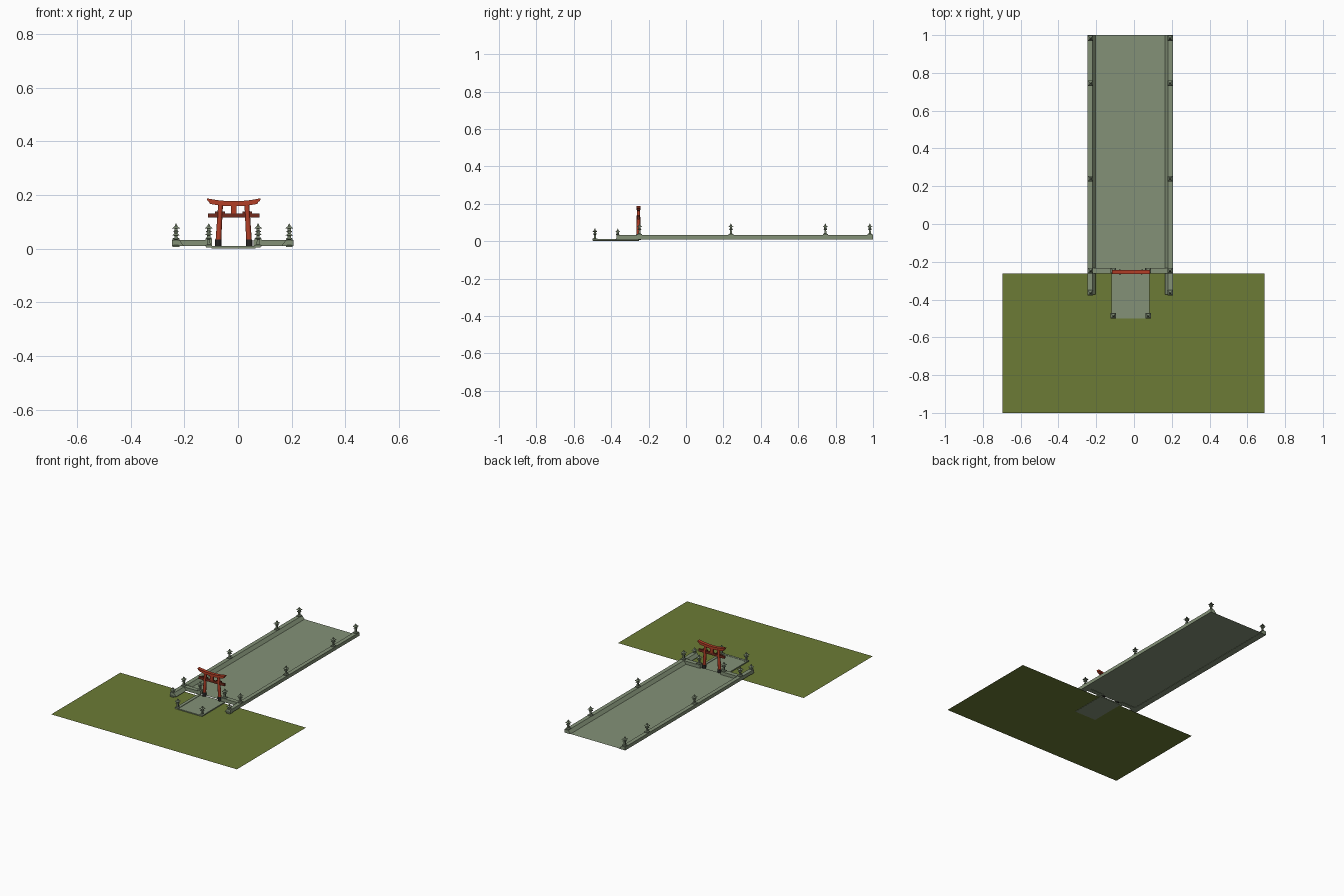
import bpy, bmesh, math
from mathutils import Vector

if "Cube" in bpy.data.objects:
    bpy.data.objects.remove(bpy.data.objects["Cube"])

CX = -0.02  # symmetry line of the walkway and gate


def material(name, rgb):
    m = bpy.data.materials.new(name)
    lin = [((c / 255 + 0.055) / 1.055) ** 2.4 for c in rgb]
    m.diffuse_color = (*lin, 1)
    m.use_nodes = True
    m.node_tree.nodes["Principled BSDF"].inputs["Base Color"].default_value = m.diffuse_color
    return m


GRASS = material("grass green", (108, 123, 54))
STONE = material("pale stone", (131, 145, 119))
LANTERN = material("lantern stone", (118, 131, 108))
RED = material("gate red", (178, 62, 38))
DARK_RED = material("dark red", (112, 42, 28))
BLACK = material("black footing", (38, 36, 36))


def finish(name, bm, mat):
    bmesh.ops.recalc_face_normals(bm, faces=bm.faces)
    me = bpy.data.meshes.new(name)
    bm.to_mesh(me)
    bm.free()
    me.materials.append(mat)
    ob = bpy.data.objects.new(name, me)
    bpy.context.collection.objects.link(ob)
    return ob


def prism(name, outline, offset, mat):
    """Extrude a planar outline of 3D points along an offset."""
    bm = bmesh.new()
    f = bm.faces.new([bm.verts.new(p) for p in outline])
    new = bmesh.ops.extrude_face_region(bm, geom=[f])["geom"]
    bmesh.ops.translate(bm, vec=Vector(offset),
                        verts=[g for g in new if isinstance(g, bmesh.types.BMVert)])
    return finish(name, bm, mat)


def box(name, x0, x1, y0, y1, z0, z1, mat):
    return prism(name, [(x0, y0, z0), (x1, y0, z0), (x1, y1, z0), (x0, y1, z0)],
                 (0, 0, z1 - z0), mat)


def plane(name, x0, x1, y0, y1, z, mat):
    bm = bmesh.new()
    bm.faces.new([bm.verts.new(p) for p in
                  ((x0, y0, z), (x1, y0, z), (x1, y1, z), (x0, y1, z))])
    return finish(name, bm, mat)


# Ground and large paved court
plane("grass", -0.695, 0.692, -1.0, -0.263, 0.002, GRASS)
plane("court_paving", -0.225, 0.185, -0.25, 1.0, 0.012, STONE)

# Side walls with a sloped inner face, and short front walls beside the gate
for s, side in ((-1, "left"), (1, "right")):
    prof = [(0.226, 0.01), (0.226, 0.033), (0.199, 0.033), (0.183, 0.012), (0.183, 0.01)]
    prism(side + "_wall", [(CX + s * a, -0.372, z) for a, z in prof], (0, 1.372, 0), STONE)
    a, b = sorted((CX + s * 0.077, CX + s * 0.2))
    box(side + "_front_wall", a, b, -0.262, -0.232, 0.01, 0.033, STONE)

# Entrance path with kerbs
box("path", -0.098, 0.065, -0.497, -0.25, 0.0, 0.008, STONE)
box("path_kerb_left", -0.119, -0.098, -0.5, -0.255, 0.004, 0.011, STONE)
box("path_kerb_right", 0.065, 0.083, -0.5, -0.255, 0.004, 0.011, STONE)
box("path_kerb_front", -0.098, 0.065, -0.5, -0.485, 0.003, 0.0095, STONE)


# Stone lantern: square stacked tiers given as (half width, height)
TIERS = [(0.013, 0), (0.013, 0.005), (0.006, 0.008), (0.0045, 0.026), (0.010, 0.030),
         (0.010, 0.033), (0.006, 0.034), (0.006, 0.042), (0.0145, 0.043),
         (0.005, 0.051), (0.004, 0.055), (0.001, 0.061)]


def lantern(name, x, y, z):
    bm = bmesh.new()
    rings = [[bm.verts.new((x + i * r, y + j * r, z + h))
              for i, j in ((-1, -1), (1, -1), (1, 1), (-1, 1))] for r, h in TIERS]
    for a, b in zip(rings, rings[1:]):
        for k in range(4):
            bm.faces.new((a[k], a[(k + 1) % 4], b[(k + 1) % 4], b[k]))
    bm.faces.new(rings[0])
    bm.faces.new(rings[-1])
    finish(name, bm, LANTERN)


for s, side in ((-1, "left"), (1, "right")):
    for i, (y, z) in enumerate(((-0.365, 0.006), (-0.248, 0.033), (0.24, 0.033),
                                (0.745, 0.033), (0.983, 0.033))):
        lantern(f"{side}_wall_lantern_{i + 1}", CX + s * 0.211, y, z)
    lantern(side + "_gate_lantern", CX + 0.003 + s * 0.092, -0.248, 0.033)
    lantern(side + "_path_lantern", CX + 0.003 + s * 0.092, -0.487, 0.008)

# Gate: leaning round pillars with black footings
GX, GY = -0.016, -0.254


def pillar(name, p0, p1, r0, r1, mat, n=12):
    bm = bmesh.new()
    rings = [[bm.verts.new((p[0] + r * math.cos(2 * math.pi * k / n),
                            p[1] + r * math.sin(2 * math.pi * k / n), p[2]))
              for k in range(n)] for p, r in ((p0, r0), (p1, r1))]
    for k in range(n):
        bm.faces.new((rings[0][k], rings[0][(k + 1) % n], rings[1][(k + 1) % n], rings[1][k]))
    for r in rings:
        bm.faces.new(r)
    ob = finish(name, bm, mat)
    for p in ob.data.polygons:
        p.use_smooth = len(p.vertices) == 4
    return ob


for s, side in ((-1, "left"), (1, "right")):
    pillar(side + "_pillar", (GX + s * 0.057, GY, 0.03), (GX + s * 0.049, GY, 0.166),
           0.0105, 0.009, RED)
    pillar(side + "_footing", (GX + s * 0.058, GY, 0.006), (GX + s * 0.057, GY, 0.035),
           0.0125, 0.012, BLACK)
    # Wedges on the tie beam
    for k in (-1, 1):
        x = GX + s * 0.051 + k * 0.013
        box(side + "_wedge", x - 0.005, x + 0.005, GY - 0.005, GY + 0.005, 0.131, 0.139, DARK_RED)

# Tie beam and centre strut
box("tie_beam", GX - 0.096, GX + 0.096, GY - 0.006, GY + 0.006, 0.116, 0.132, DARK_RED)
box("centre_strut", GX - 0.011, GX + 0.011, GY - 0.006, GY + 0.006, 0.13, 0.165, RED)


# Curved top beams, swept upward at the ends
def curved_beam(name, half_top, half_bot, z_top, z_bot, lift, depth, mat, n=12):
    top, bot = [], []
    for i in range(n + 1):
        t = 2 * i / n - 1
        rise = lift * t * t
        top.append((GX + t * half_top, GY - depth, z_top + rise))
        bot.append((GX + t * half_bot, GY - depth, z_bot + rise))
    prism(name, bot + top[::-1], (0, 2 * depth, 0), mat)


curved_beam("top_beam", 0.101, 0.097, 0.177, 0.166, 0.011, 0.011, RED)
curved_beam("under_beam", 0.093, 0.088, 0.167, 0.158, 0.009, 0.008, RED)
